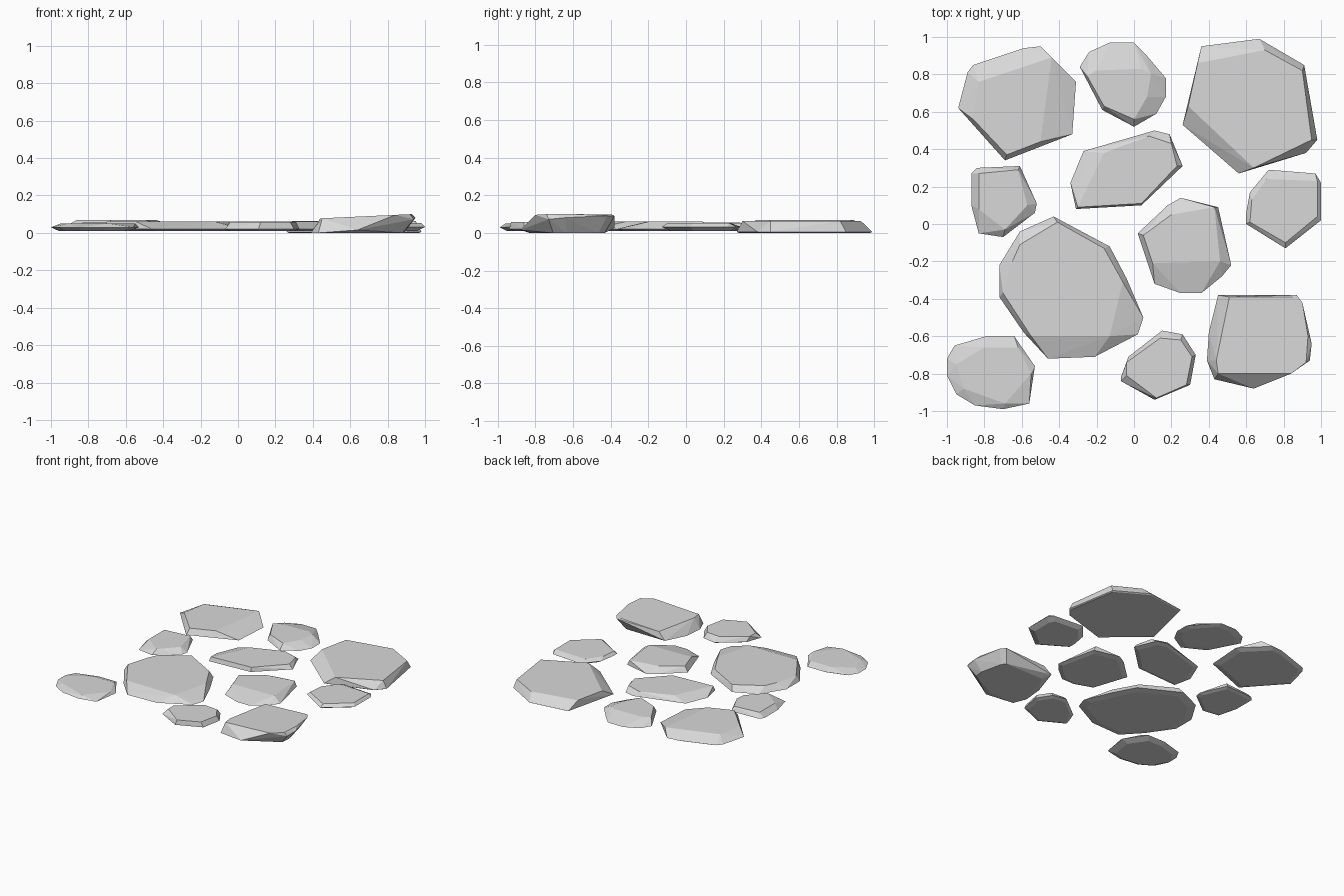
import bpy
import bmesh
from mathutils import Vector

# Remove the default object
default = bpy.data.objects.get("Cube")
if default:
    bpy.data.objects.remove(default, do_unlink=True)

# One plain stone colour
grey = bpy.data.materials.new("stone_grey")
grey.use_nodes = True
shade = (.69, .69, .69, 1)
grey.diffuse_color = shade
grey.node_tree.nodes["Principled BSDF"].inputs["Base Color"].default_value = shade


def stone(name, rim, crown, top, middle=.02, bottom=.011, foot=.86,
          rim_slope=(0, 0), crown_slope=(0, 0)):
    """Faceted slab: a wide rim between a chipped flat crown and a smaller foot.

    rim and crown are plan outlines; foot scales the rim for the underside,
    and the slopes tilt the rim and crown along x and y.
    """
    centre = sum((Vector(p) for p in rim), Vector((0, 0))) / len(rim)
    mesh_data = bmesh.new()

    def ring(outline, height, slope=(0, 0), scale=1):
        for point in outline:
            offset = (Vector(point) - centre) * scale
            z = max(bottom, height + offset.dot(Vector(slope)))
            mesh_data.verts.new((*(centre + offset), z))

    ring(rim, bottom, scale=foot)
    ring(rim, middle, rim_slope)
    ring(crown, top, crown_slope)

    # Wrap the three rings in flat facets and drop hidden points
    hull = bmesh.ops.convex_hull(mesh_data, input=mesh_data.verts[:])
    spare = {g for g in hull["geom_interior"] + hull["geom_unused"]
             if isinstance(g, bmesh.types.BMVert)}
    bmesh.ops.delete(mesh_data, geom=list(spare), context="VERTS")
    bmesh.ops.dissolve_limit(mesh_data, angle_limit=.03,
                             verts=mesh_data.verts[:], edges=mesh_data.edges[:])
    bmesh.ops.recalc_face_normals(mesh_data, faces=mesh_data.faces[:])

    mesh = bpy.data.meshes.new(name)
    mesh_data.to_mesh(mesh)
    mesh_data.free()
    mesh.materials.append(grey)
    bpy.context.collection.objects.link(bpy.data.objects.new(name, mesh))


# Back row
stone("back_right_stone",
      rim=[(-.94, .62), (-.89, .81), (-.86, .85), (-.59, .94), (-.5, .95),
           (-.31, .76), (-.33, .48), (-.69, .34)],
      crown=[(-.86, .56), (-.83, .76), (-.44, .89), (-.5, .44), (-.68, .37)],
      top=.07, middle=.025)
stone("back_middle_stone",
      rim=[(-.29, .84), (-.24, .92), (-.13, .97), (0, .97), (.06, .91),
           (.17, .78), (.17, .68), (.12, .59), (0, .52), (-.17, .61)],
      crown=[(-.25, .79), (-.2, .82), (.04, .83), (.09, .8), (.07, .68),
             (0, .56), (-.16, .63)],
      top=.06, foot=.78)
stone("back_left_stone",
      rim=[(.36, .95), (.67, .99), (.91, .85), (.98, .45), (.92, .38),
           (.56, .27), (.26, .53)],
      crown=[(.34, .86), (.7, .93), (.9, .82), (.95, .45), (.64, .3), (.29, .63)],
      top=.063, middle=.006, bottom=0, foot=.97)

# Middle rows
stone("long_stone",
      rim=[(-.34, .22), (-.27, .39), (.11, .5), (.19, .48), (.26, .31),
           (.04, .1), (-.31, .08)],
      crown=[(-.16, .38), (.08, .47), (.2, .43), (.23, .31), (.04, .11), (-.3, .09)],
      top=.053)
stone("right_stone",
      rim=[(-.87, .1), (-.87, .27), (-.84, .3), (-.61, .31), (-.52, .11),
           (-.53, .06), (-.7, -.07), (-.83, -.05)],
      crown=[(-.83, .27), (-.62, .29), (-.57, .1), (-.69, -.03), (-.83, .08)],
      top=.055)
stone("left_stone",
      rim=[(.6, .06), (.62, .17), (.72, .29), (.97, .27), (1, .22), (1, .02),
           (.81, -.13), (.6, 0)],
      crown=[(.63, .13), (.71, .24), (.98, .23), (.98, .04), (.81, -.1), (.62, .01)],
      top=.052, middle=.032, foot=.8)
stone("large_centre_stone",
      rim=[(-.72, -.22), (-.61, -.04), (-.43, .04), (-.13, -.12), (-.04, -.29),
           (.05, -.5), (.02, -.59), (-.21, -.71), (-.46, -.72), (-.59, -.58),
           (-.72, -.39)],
      crown=[(-.65, -.2), (-.61, -.11), (-.41, .01), (-.16, -.13), (-.06, -.31),
             (-.13, -.6), (-.55, -.6), (-.7, -.37)],
      top=.062)
stone("centre_stone",
      rim=[(.02, -.05), (.18, .1), (.25, .14), (.45, .09), (.52, -.22),
           (.47, -.28), (.36, -.37), (.25, -.37), (.11, -.32)],
      crown=[(.05, -.06), (.2, .05), (.43, .09), (.46, -.2), (.1, -.21)],
      top=.06)

# Front row
stone("front_right_stone",
      rim=[(-1, -.72), (-.96, -.65), (-.79, -.6), (-.64, -.6), (-.53, -.76),
           (-.56, -.96), (-.7, -.99), (-.85, -.97), (-.95, -.91), (-1, -.81)],
      crown=[(-.95, -.75), (-.8, -.66), (-.62, -.66), (-.55, -.8), (-.69, -.96),
             (-.91, -.88)],
      top=.05, middle=.03, foot=.8)
stone("front_middle_stone",
      rim=[(-.07, -.82), (-.03, -.71), (.15, -.57), (.26, -.59), (.33, -.7),
           (.3, -.86), (.11, -.94), (-.07, -.84)],
      crown=[(-.04, -.74), (.14, -.61), (.25, -.62), (.31, -.71), (.28, -.86),
             (.12, -.93), (-.04, -.81)],
      top=.057)
stone("front_left_stone",
      rim=[(.39, -.73), (.4, -.58), (.45, -.38), (.87, -.38), (.9, -.42),
           (.95, -.64), (.94, -.73), (.64, -.88), (.43, -.83)],
      crown=[(.44, -.73), (.51, -.39), (.85, -.39), (.93, -.6), (.92, -.74),
             (.84, -.8), (.45, -.8)],
      top=.088, middle=.04, bottom=0, foot=.78,
      rim_slope=(.15, .08), crown_slope=(.046, 0))
